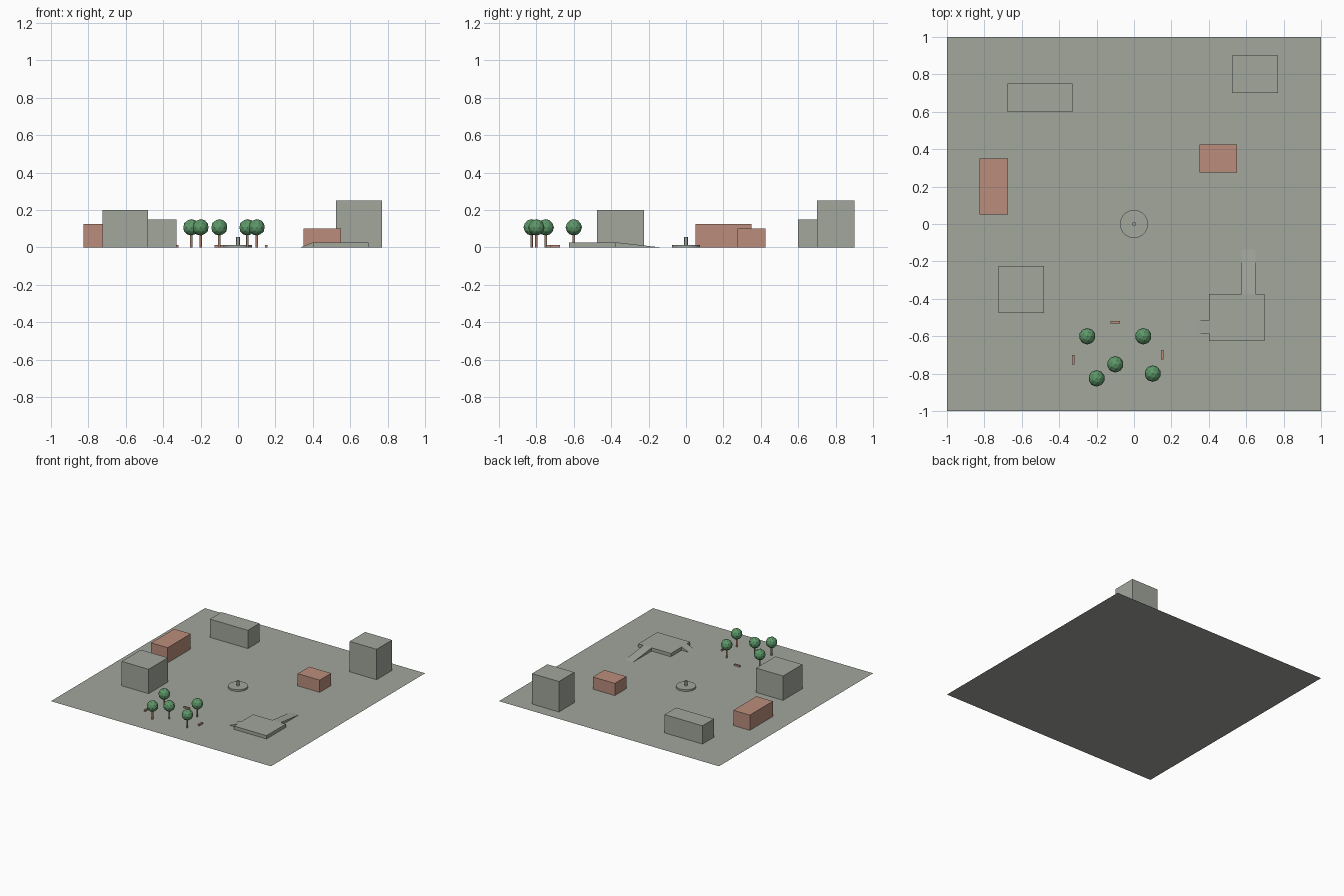
import bpy, bmesh
from mathutils import Matrix

if "Cube" in bpy.data.objects:
    bpy.data.objects.remove(bpy.data.objects["Cube"])


def material(name, rgb):
    m = bpy.data.materials.new(name)
    m.diffuse_color = (*rgb, 1)
    m.use_nodes = True
    m.node_tree.nodes["Principled BSDF"].inputs["Base Color"].default_value = m.diffuse_color
    return m


CONCRETE = material("concrete grey", (0.36, 0.385, 0.335))
BRICK = material("brick", (0.50, 0.27, 0.20))
WOOD = material("wood brown", (0.42, 0.22, 0.15))
LEAF = material("leaf green", (0.11, 0.31, 0.14))


def finish(name, bm, mat):
    bmesh.ops.recalc_face_normals(bm, faces=bm.faces)
    mesh = bpy.data.meshes.new(name)
    bm.to_mesh(mesh)
    bm.free()
    mesh.materials.append(mat)
    ob = bpy.data.objects.new(name, mesh)
    bpy.context.collection.objects.link(ob)
    return ob


def box(name, x0, x1, y0, y1, z0, z1, mat):
    bm = bmesh.new()
    m = Matrix.Translation(((x0 + x1) / 2, (y0 + y1) / 2, (z0 + z1) / 2))
    m = m @ Matrix.Diagonal((x1 - x0, y1 - y0, z1 - z0, 1))
    bmesh.ops.create_cube(bm, size=1, matrix=m)
    return finish(name, bm, mat)


def cylinder(name, x, y, z0, z1, r, n, mat):
    bm = bmesh.new()
    bmesh.ops.create_cone(bm, cap_ends=True, segments=n, radius1=r, radius2=r,
                          depth=z1 - z0, matrix=Matrix.Translation((x, y, (z0 + z1) / 2)))
    return finish(name, bm, mat)


def prism(name, profile, extrusion, mat):
    bm = bmesh.new()
    face = bm.faces.new([bm.verts.new(p) for p in profile])
    ext = bmesh.ops.extrude_face_region(bm, geom=[face])
    verts = [v for v in ext["geom"] if isinstance(v, bmesh.types.BMVert)]
    bmesh.ops.translate(bm, verts=verts, vec=extrusion)
    return finish(name, bm, mat)


# Flat ground sheet
bm = bmesh.new()
bmesh.ops.create_grid(bm, x_segments=1, y_segments=1, size=1)
finish("ground", bm, CONCRETE)

# Buildings
for i, (x0, x1, y0, y1, h, mat) in enumerate([
        (-0.675, -0.33, 0.60, 0.75, 0.15, CONCRETE),
        (0.525, 0.77, 0.70, 0.90, 0.25, CONCRETE),
        (-0.725, -0.48, -0.475, -0.225, 0.20, CONCRETE),
        (-0.825, -0.675, 0.05, 0.35, 0.125, BRICK),
        (0.35, 0.55, 0.275, 0.425, 0.10, BRICK)]):
    box(f"building_{i + 1}", x0, x1, y0, y1, 0, h, mat)

# Central fountain
cylinder("fountain_basin", 0, 0, 0, 0.014, 0.075, 32, CONCRETE)
cylinder("fountain_column", 0, 0, 0.01, 0.055, 0.01, 16, CONCRETE)

# Raised platform with two ramps
H = 0.027
box("platform", 0.40, 0.697, -0.625, -0.375, 0, H, CONCRETE)
prism("north_ramp", [(0.575, -0.375, 0), (0.575, -0.375, H), (0.575, -0.135, 0)],
      (0.075, 0, 0), CONCRETE)
prism("west_ramp", [(0.40, -0.585, 0), (0.40, -0.585, H), (0.335, -0.585, 0)],
      (0, 0.07, 0), CONCRETE)

# Trees
for i, (x, y) in enumerate([(-0.25, -0.6), (0.05, -0.6), (-0.1, -0.75),
                            (-0.2, -0.825), (0.1, -0.8)]):
    cylinder(f"trunk_{i + 1}", x, y, 0, 0.08, 0.0065, 12, WOOD)
    bm = bmesh.new()
    bmesh.ops.create_icosphere(bm, subdivisions=2, radius=0.044,
                               matrix=Matrix.Translation((x, y, 0.107)))
    finish(f"crown_{i + 1}", bm, LEAF)

# Benches
for i, (x, y, sx, sy) in enumerate([(-0.1, -0.525, 0.05, 0.013),
                                    (-0.325, -0.725, 0.013, 0.05),
                                    (0.15, -0.7, 0.013, 0.05)]):
    box(f"bench_{i + 1}", x - sx / 2, x + sx / 2, y - sy / 2, y + sy / 2, 0, 0.012, BRICK)
